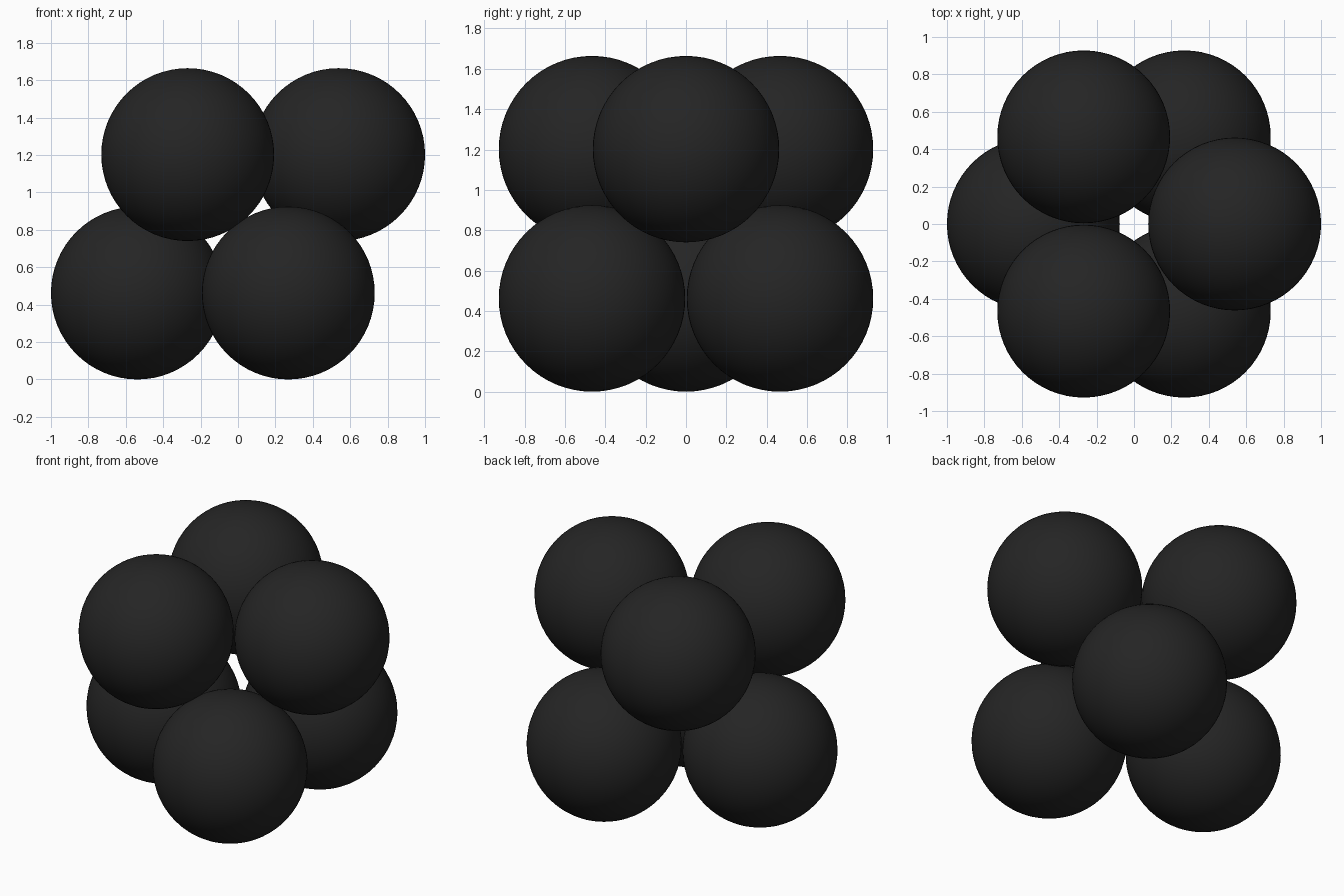
import bpy, math

if "Cube" in bpy.data.objects:
    bpy.data.objects.remove(bpy.data.objects["Cube"])

RADIUS = 0.462   # ball radius
RING = 0.538     # distance of ball centres from the axis
LOW_Z, HIGH_Z = 0.462, 1.202

black = bpy.data.materials.new("matte black")
black.diffuse_color = (0.018, 0.018, 0.018, 1)
black.use_nodes = True
black.node_tree.nodes["Principled BSDF"].inputs["Base Color"].default_value = black.diffuse_color


def ball(name, angle, z):
    a = math.radians(angle)
    bpy.ops.mesh.primitive_uv_sphere_add(
        segments=64, ring_count=32, radius=RADIUS,
        location=(RING * math.cos(a), RING * math.sin(a), z))
    ob = bpy.context.object
    ob.name = name
    ob.data.materials.append(black)
    bpy.ops.object.shade_smooth()


# two stacked triangles of balls, the upper one turned half a step
for i in range(3):
    ball(f"lower_ball_{i + 1}", 180 + 120 * i, LOW_Z)
    ball(f"upper_ball_{i + 1}", 120 * i, HIGH_Z)
